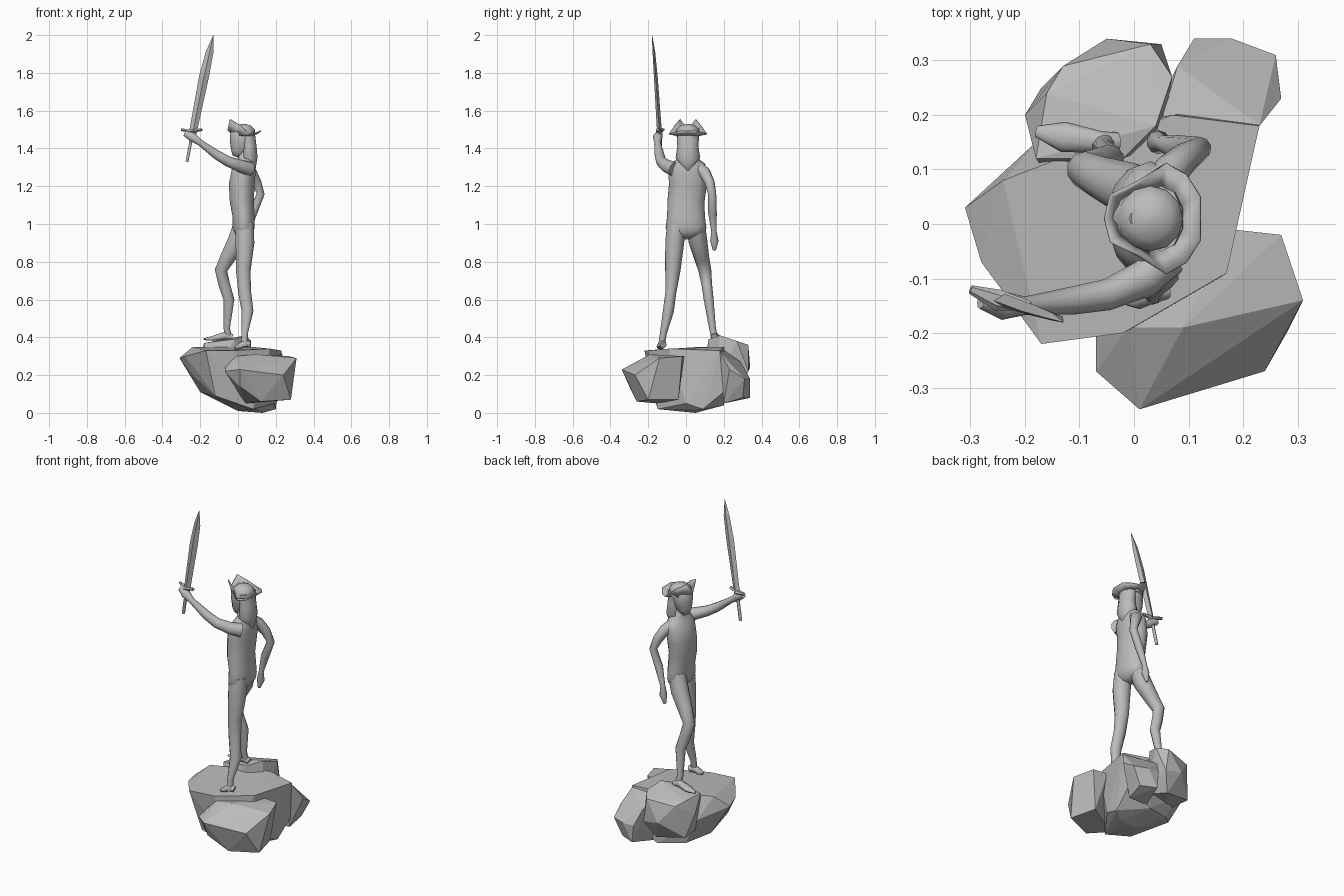
import bpy
import bmesh
import math
from mathutils import Vector

UNIT = 0.01  # all part coordinates are written in hundredths

if "Cube" in bpy.data.objects:
    bpy.data.objects.remove(bpy.data.objects["Cube"], do_unlink=True)

stone = bpy.data.materials.new("stone_grey")
stone.use_nodes = True
grey = (0.5, 0.5, 0.5, 1)
stone.diffuse_color = grey
stone.node_tree.nodes["Principled BSDF"].inputs["Base Color"].default_value = grey


def finish(name, bm, smooth_angle=None):
    """Turn a bmesh into a named object, smooth or faceted."""
    bmesh.ops.recalc_face_normals(bm, faces=bm.faces)
    mesh = bpy.data.meshes.new(name)
    bm.to_mesh(mesh)
    bm.free()
    mesh.materials.append(stone)
    if smooth_angle:
        for poly in mesh.polygons:
            poly.use_smooth = True
        mesh.set_sharp_from_angle(angle=math.radians(smooth_angle))
    obj = bpy.data.objects.new(name, mesh)
    bpy.context.scene.collection.objects.link(obj)
    return obj


def tube(name, stations, sides=10, smooth_angle=65):
    """Loft ellipses along a path; each station is x, y, z, side radius[, depth radius]."""
    centres = [Vector(s[:3]) * UNIT for s in stations]
    bm = bmesh.new()
    rings = []
    for i, s in enumerate(stations):
        ahead = centres[min(i + 1, len(centres) - 1)]
        behind = centres[max(i - 1, 0)]
        tangent = (ahead - behind).normalized()
        side = Vector((0, 1, 0))
        side = (side - tangent * side.dot(tangent)).normalized()
        depth = tangent.cross(side)
        ring = []
        for j in range(sides):
            a = math.tau * j / sides
            offset = side * math.cos(a) * s[3] + depth * math.sin(a) * s[-1]
            ring.append(bm.verts.new(centres[i] + offset * UNIT))
        rings.append(ring)
    for low, high in zip(rings, rings[1:]):
        for j in range(sides):
            k = (j + 1) % sides
            bm.faces.new((low[j], low[k], high[k], high[j]))
    bm.faces.new(rings[0][::-1])
    bm.faces.new(rings[-1])
    return finish(name, bm, smooth_angle)


def rock(name, corners):
    """Faceted boulder as the convex hull of a few corners."""
    bm = bmesh.new()
    for c in corners:
        bm.verts.new(Vector(c) * UNIT)
    bmesh.ops.convex_hull(bm, input=bm.verts)
    loose = [v for v in bm.verts if not v.link_faces]
    bmesh.ops.delete(bm, geom=loose, context="VERTS")
    bmesh.ops.dissolve_limit(bm, angle_limit=math.radians(6),
                             verts=bm.verts, edges=bm.edges)
    return finish(name, bm)


# Rocky base
rock("main_rock", [
    (-31, 3, 29), (-28, -7, 30), (-17, -22, 33), (-2, -20, 33), (17, -9, 34),
    (23, 18, 33), (7, 20, 35), (-24, 8, 35), (-18, 15, 22), (-24, -5, 20),
    (-20, 5, 11), (-12, -17, 9), (0, 2, 1), (8, -15, 2), (13, 5, 0), (20, 9, 2),
    (19, 0, 5), (21, 21, 12), (5, 20, 4), (-10, 15, 6)])
rock("front_rock", [
    (-7, -20, 24), (-7, -27, 22), (1, -34, 23), (24, -27, 20), (31, -14, 29),
    (27, -2, 30), (18, -1, 30), (9, -19, 31), (-1, -19, 30), (28, -20, 7),
    (12, -26, 6), (1, -30, 14), (24, -4, 7), (4, -15, 5)])
rock("raised_rock", [
    (-18, 12, 37), (-16, 24, 36), (-13, 29, 34), (3, 33, 36), (7, 27, 38),
    (4, 18, 41), (-2, 12, 39), (-20, 20, 28), (-5, 34, 24), (5, 33, 22),
    (-17, 25, 15), (0, 28, 12), (5, 15, 15), (-15, 8, 15)])
rock("back_rock", [
    (7, 27, 27), (11, 34, 18), (18, 34, 18), (26, 31, 18), (27, 23, 23),
    (23, 18, 32), (5, 19, 34), (8, 29, 27), (21, 30, 8), (12, 34, 8),
    (8, 20, 5), (20, 20, 5)])

# Torso and neck
tube("torso", [
    (4, 0, 92.5, 3, 3), (3.5, 0, 95, 9.5, 5), (3, 0, 98, 10.8, 6), (3, 0, 104, 10, 6),
    (2, 0, 112, 9.8, 6.5), (2, 1, 121, 10, 7), (3, 1, 128, 10.5, 6.5),
    (4, 1, 132, 9, 5), (4, 1, 135, 5, 4), (3, 1, 141, 3, 3)], sides=14)

# Head and long flaring hair
tube("head", [
    (-1, 1, 135.5, 2, 2), (0, 1, 138, 4, 4), (2, 1, 143, 5, 6.5),
    (2, 1, 148, 6, 6), (3, 1, 151, 4, 4)], sides=12)
tube("hair", [
    (5, 1, 149, 6, 4), (6, 1, 141, 5.6, 4), (6, 1, 135, 6.5, 4.6),
    (7, 1, 131.5, 4.5, 3.2), (8.5, 1, 128, 0.8)], sides=10)

# Hat crown
tube("hat_crown", [
    (3, 1, 146, 6, 6), (3, 1, 150, 6, 6), (3, 1, 152, 4, 4),
    (3, 1, 153, 1)], sides=12)

# Cocked hat brim, one half mirrored to the other
half = [(-4, 4, 155.5), (1, 6.5, 152.5), (6, 10, 148), (9.5, 8, 148.5), (12, 4, 149.5)]
loop = [(-5, 0, 150)] + half + [(x, -y, z) for x, y, z in reversed(half)]
bm = bmesh.new()
outer, inner = [], []
for x, y, z in loop:
    outer.append(bm.verts.new(Vector((x, y + 1, z)) * UNIT))
    spoke = Vector((x - 3, y, 0)).normalized() * 5.5
    inner.append(bm.verts.new((Vector((3, 1, 147)) + spoke) * UNIT))
for j in range(len(loop)):
    k = (j + 1) % len(loop)
    bm.faces.new((outer[j], outer[k], inner[k], inner[j]))
brim = finish("hat_brim", bm, 30)
brim.modifiers.new("thickness", "SOLIDIFY").thickness = 0.006

# Raised sword arm with fist
tube("sword_arm", [
    (6, -6, 129, 4), (2, -10, 130.5, 3.5), (-5, -13, 133, 2.9), (-11, -14, 136.5, 2.6),
    (-20, -15, 143, 1.7), (-24, -15, 146, 2.6), (-28, -14, 148, 1.6)])

# Lowered arm with hand by the hip
tube("resting_arm", [
    (4, 6, 130, 3.5), (7, 10, 127, 3.2), (9.8, 12.5, 122, 2.7), (12, 13.8, 116, 2.2),
    (8, 14, 106, 2.3), (5, 14.8, 96, 1.4), (4.5, 15, 91, 2.2), (3.5, 15, 86, 0.8)])

# Legs and feet
tube("standing_leg", [
    (3.5, -5, 100, 5), (3.7, -6, 90, 5, 5.2), (2.8, -7, 75, 4, 4),
    (3.5, -8, 64, 2.9, 3.6), (5, -9.3, 54, 2.9, 3.3), (3.5, -12, 42, 1.8),
    (3.5, -13, 35, 1.8)])
tube("standing_foot", [
    (6, -12, 36, 1.8), (3.5, -12.5, 37, 2, 2.3), (0.5, -13.5, 35, 2.2, 1.4),
    (-1.5, -14, 34.5, 1)])
tube("stepping_leg", [
    (2.5, 5, 100, 5), (-0.5, 6.3, 91, 5, 5.2), (-5.5, 8.3, 82, 4, 4.2),
    (-9, 10, 75.5, 3.4), (-7.3, 11, 68, 2.8, 3.2), (-4.8, 12, 60, 2.6, 3),
    (-6, 14, 45, 1.8), (-5, 15, 40, 1.8)])
tube("stepping_foot", [
    (-3, 15, 40, 1.8), (-6, 15, 41, 2, 2.3), (-13, 16, 39.5, 2.8, 1.4),
    (-18, 17, 39, 1, 0.5)])

# Sword
tube("sword_blade", [
    (-24, -14, 148, 1.3, 2), (-18, -16, 178, 1, 2.6), (-15, -17, 191, 0.7, 2),
    (-13, -18, 200, 0.1)], sides=4, smooth_angle=None)
tube("sword_guard", [
    (-30, -12, 150, 0.8), (-25, -14, 149, 2, 1), (-19, -15, 150, 0.8)],
    sides=6, smooth_angle=None)
tube("sword_grip", [(-27, -13, 133, 0.9), (-24, -14, 149, 0.9)], sides=6)
